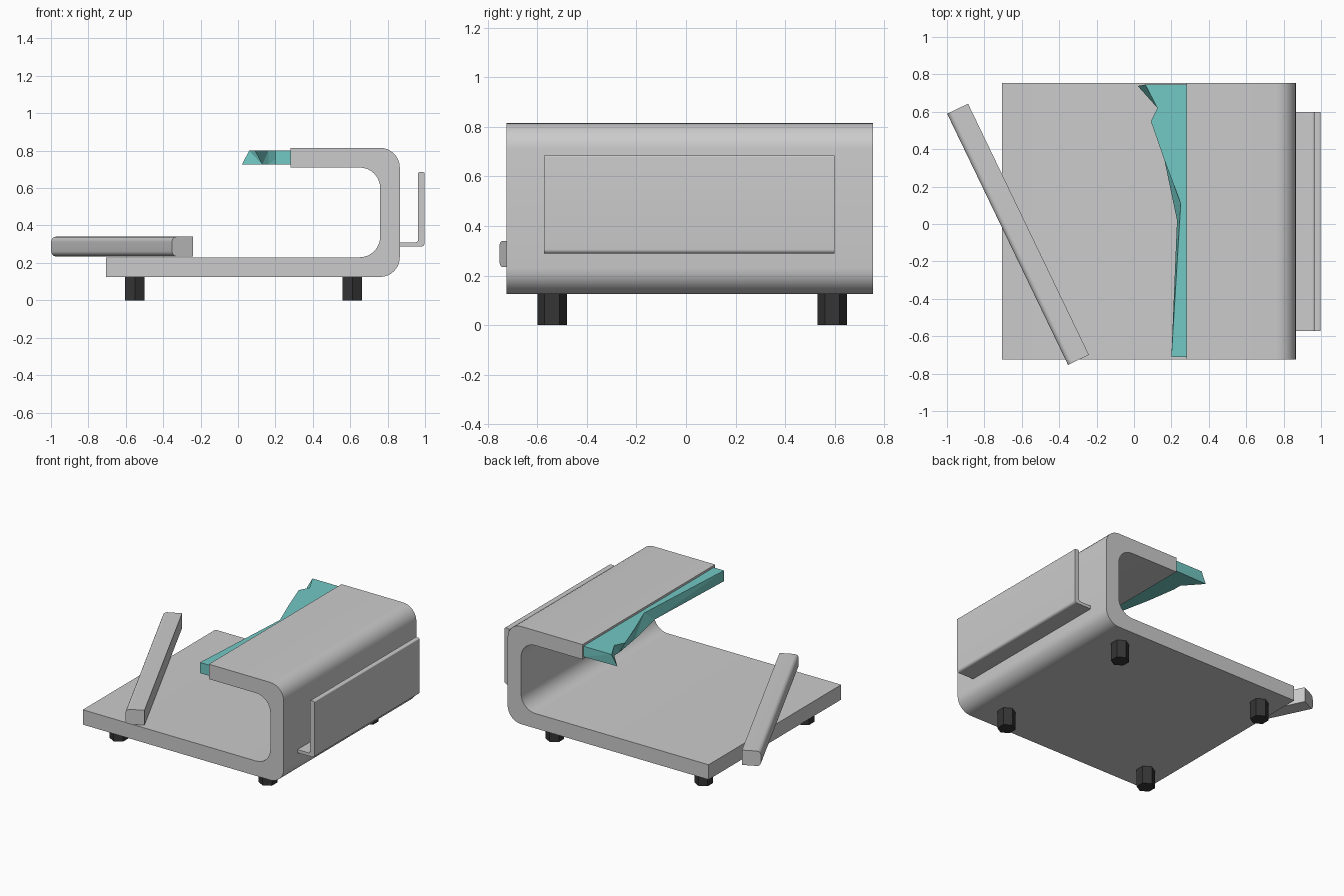
import bpy, bmesh, math
from mathutils import Vector

if "Cube" in bpy.data.objects:
    bpy.data.objects.remove(bpy.data.objects["Cube"])


def finish(name, bm, mat=None, smooth=True):
    bmesh.ops.recalc_face_normals(bm, faces=bm.faces)
    me = bpy.data.meshes.new(name)
    bm.to_mesh(me)
    bm.free()
    ob = bpy.data.objects.new(name, me)
    bpy.context.collection.objects.link(ob)
    if mat:
        me.materials.append(mat)
    if smooth:
        bpy.ops.object.select_all(action='DESELECT')
        ob.select_set(True)
        bpy.context.view_layer.objects.active = ob
        bpy.ops.object.shade_smooth_by_angle(angle=math.radians(35))
    return ob


def material(name, rgb):
    m = bpy.data.materials.new(name)
    m.diffuse_color = (*rgb, 1)
    m.use_nodes = True
    m.node_tree.nodes["Principled BSDF"].inputs["Base Color"].default_value = m.diffuse_color
    return m


def rounded(points, steps=8):
    """Right-angled outline of (x, z, corner radius) with arcs at the corners."""
    out = []
    for i, (x, z, r) in enumerate(points):
        p = Vector((x, z))
        if r == 0:
            out.append(p)
            continue
        u = (Vector(points[i - 1][:2]) - p).normalized()
        v = (Vector(points[(i + 1) % len(points)][:2]) - p).normalized()
        c = p + (u + v) * r
        for k in range(steps + 1):
            t = math.pi / 2 * k / steps
            out.append(c - (v * math.cos(t) + u * math.sin(t)) * r)
    return out


def loft(front, back):
    """Closed solid between two matching point rings."""
    bm = bmesh.new()
    a = [bm.verts.new(p) for p in front]
    b = [bm.verts.new(p) for p in back]
    bm.faces.new(a)
    bm.faces.new(b[::-1])
    for i in range(len(a)):
        j = (i + 1) % len(a)
        bm.faces.new((a[i], b[i], b[j], a[j]))
    return bm


def extrude(name, profile, y0, y1):
    pts = rounded(profile)
    return finish(name, loft([(p.x, y0, p.y) for p in pts],
                             [(p.x, y1, p.y) for p in pts]))


black = material("rubber_black", (0.035, 0.035, 0.035))
teal = material("teal", (0.17, 0.58, 0.55))

# folded C-shaped body
extrude("folded_body", [
    (-0.705, 0.125, 0), (0.865, 0.125, 0.105), (0.865, 0.815, 0.105),
    (0.28, 0.815, 0), (0.28, 0.71, 0), (0.76, 0.71, 0.11),
    (0.76, 0.23, 0.11), (-0.705, 0.23, 0)], -0.725, 0.755)

# L-shaped holder on the right wall
extrude("side_holder", [
    (0.86, 0.288, 0), (0.998, 0.288, 0.018), (0.998, 0.685, 0.008),
    (0.963, 0.685, 0.008), (0.963, 0.31, 0.015), (0.86, 0.31, 0)], -0.572, 0.6)

# angled bar lying on the base, rounded along its outer edges
bar = extrude("angled_bar", [
    (-0.062, 0.235, 0.028), (0.062, 0.235, 0), (0.062, 0.34, 0),
    (-0.062, 0.34, 0.028)], -0.745, 0.745)
bar.location = (-0.62, -0.055, 0)
bar.rotation_euler.z = math.radians(25.7)

# jagged insert: different top and bottom outlines give slanted facets
top = [(0.28, -0.71), (0.28, 0.745), (0.06, 0.745), (0.125, 0.62),
       (0.09, 0.55), (0.163, 0.34), (0.25, 0.11), (0.2, -0.71)]
bottom = [(0.28, -0.71), (0.28, 0.745), (0.02, 0.738), (0.13, 0.615),
          (0.13, 0.555), (0.163, 0.34), (0.23, 0.02), (0.2, -0.71)]
bm = loft([(x, y, 0.725) for x, y in bottom], [(x, y, 0.80) for x, y in top])
bmesh.ops.triangulate(bm, faces=bm.faces)
finish("jagged_insert", bm, teal, smooth=False)

# four hexagonal feet
for side, x in (("left", -0.552), ("right", 0.612)):
    for end, y in (("front", -0.54), ("back", 0.59)):
        ring = [(0.06 * math.sin(k * math.pi / 3), 0.06 * math.cos(k * math.pi / 3))
                for k in range(6)]
        bm = loft([(x + a, y + b, 0) for a, b in ring],
                  [(x + a, y + b, 0.127) for a, b in ring])
        finish(f"foot_{end}_{side}", bm, black, smooth=False)
        ob = bpy.context.collection.objects[f"foot_{end}_{side}"]
        for f in ob.data.polygons:
            f.use_smooth = False
